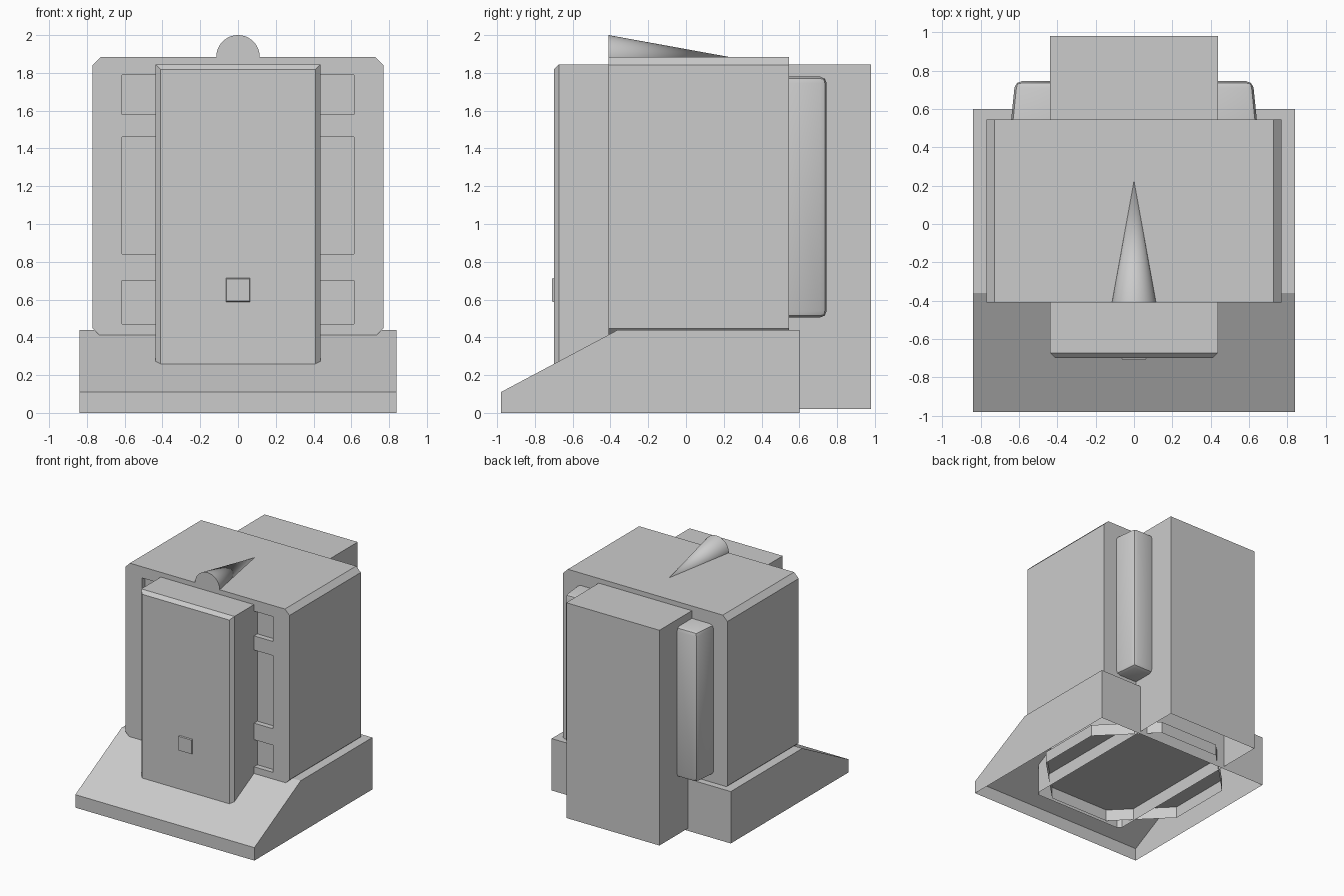
import bpy, bmesh, math
from mathutils import Matrix

cube = bpy.data.objects.get("Cube")
if cube:
    bpy.data.objects.remove(cube)

grey = bpy.data.materials.new("plain_grey")
grey.use_nodes = True
tone = (0.6, 0.6, 0.6, 1)
grey.diffuse_color = tone
grey.node_tree.nodes["Principled BSDF"].inputs["Base Color"].default_value = tone


def finish(name, bm, smooth=False):
    bmesh.ops.recalc_face_normals(bm, faces=bm.faces)
    mesh = bpy.data.meshes.new(name)
    bm.to_mesh(mesh)
    bm.free()
    mesh.materials.append(grey)
    ob = bpy.data.objects.new(name, mesh)
    bpy.context.collection.objects.link(ob)
    if smooth:
        bpy.ops.object.select_all(action='DESELECT')
        ob.select_set(True)
        bpy.context.view_layer.objects.active = ob
        bpy.ops.object.shade_smooth_by_angle(angle=math.radians(35))
    return ob


def box(x, y, z):
    """Box mesh from three (low, high) ranges."""
    bm = bmesh.new()
    bmesh.ops.create_cube(bm, size=1)
    for v in bm.verts:
        v.co = [r[0] if c < 0 else r[1] for c, r in zip(v.co, (x, y, z))]
    return bm


def chamfer(bm, width, rule, segments=1):
    edges = [e for e in bm.edges if rule(e.verts[0].co, e.verts[1].co)]
    bmesh.ops.bevel(bm, geom=edges, offset=width, segments=segments,
                    profile=0.5, affect='EDGES')


def open_bottom(bm):
    bm.normal_update()
    low = [f for f in bm.faces if f.normal.z < -0.9]
    bmesh.ops.delete(bm, geom=low, context='FACES_ONLY')


# Wedge-fronted base, hollow underneath
bm = bmesh.new()
profile = [(-0.98, 0), (-0.98, 0.11), (-0.36, 0.44), (0.6, 0.44), (0.6, 0)]
side = bm.faces.new([bm.verts.new((-0.84, y, z)) for y, z in profile])
moved = bmesh.ops.extrude_face_region(bm, geom=[side])["geom"]
bmesh.ops.translate(bm, vec=(1.68, 0, 0),
                    verts=[g for g in moved if isinstance(g, bmesh.types.BMVert)])
bmesh.ops.recalc_face_normals(bm, faces=bm.faces)
open_bottom(bm)
finish("base", bm)

# Main housing with chamfered long edges
bm = box((-0.77, 0.77), (-0.41, 0.545), (0.405, 1.885))
chamfer(bm, 0.043, lambda a, b: abs(a.y - b.y) > 0.5)
housing = finish("housing", bm)

# Shallow front recesses, separated by ribs
for s in (-1, 1):
    for low, high in ((0.47, 0.7), (0.84, 1.46), (1.58, 1.79)):
        cutter = finish("recess_cutter", box(sorted((0.35 * s, 0.615 * s)),
                                             (-0.6, -0.365), (low, high)))
        cutter.hide_render = True
        mod = housing.modifiers.new("recess", 'BOOLEAN')
        mod.object = cutter
        mod.solver = 'EXACT'
        bpy.context.view_layer.objects.active = housing
        bpy.ops.object.modifier_apply(modifier=mod.name)
        bpy.data.objects.remove(cutter)

# Tall core running front to back, open below
bm = box((-0.437, 0.437), (-0.7, 0.98), (0.02, 1.845))
chamfer(bm, 0.028, lambda a, b: a.y < -0.6 and b.y < -0.6 and max(a.z, b.z) > 1)
open_bottom(bm)
finish("core", bm)

# Small button on the front
bm = box((-0.068, 0.068), (-0.71, -0.69), (0.583, 0.718))
for v in bm.verts:
    if v.co.y < -0.7:
        v.co.x *= 0.88
        v.co.z = 0.65 + (v.co.z - 0.65) * 0.88
finish("front_button", bm)

# Half-cone fin on the roof
bm = bmesh.new()
bmesh.ops.create_cone(bm, cap_ends=True, segments=48, radius1=0.115, radius2=0,
                      depth=0.635, matrix=Matrix.Translation((0, -0.0925, 1.885))
                      @ Matrix.Rotation(-math.pi / 2, 4, 'X'))
bmesh.ops.bisect_plane(bm, geom=bm.verts[:] + bm.edges[:] + bm.faces[:],
                       plane_co=(0, 0, 1.88), plane_no=(0, 0, -1), clear_outer=True)
finish("roof_fin", bm, smooth=True)

# Tapered rear pads beside the core
for s, label in ((-1, "right"), (1, "left")):
    bm = box(sorted((0.4 * s, 0.645 * s)), (0.5, 0.745), (0.505, 1.78))
    for v in bm.verts:
        if v.co.y > 0.7 and abs(v.co.x) > 0.5:
            v.co.x = 0.62 * s
    chamfer(bm, 0.035, lambda a, b: (a.y > 0.7 and b.y > 0.7)
            or min(abs(a.x), abs(b.x)) > 0.5, 2)
    finish("rear_pad_" + label, bm, smooth=True)

# Octagonal cup under the base
bm = bmesh.new()
bmesh.ops.create_cone(bm, cap_ends=True, segments=8, radius1=0.74, radius2=0.74,
                      depth=0.1, matrix=Matrix.Translation((0, 0, 0.08))
                      @ Matrix.Rotation(math.pi / 8, 4, 'Z'))
open_bottom(bm)
finish("underside_cup", bm)
